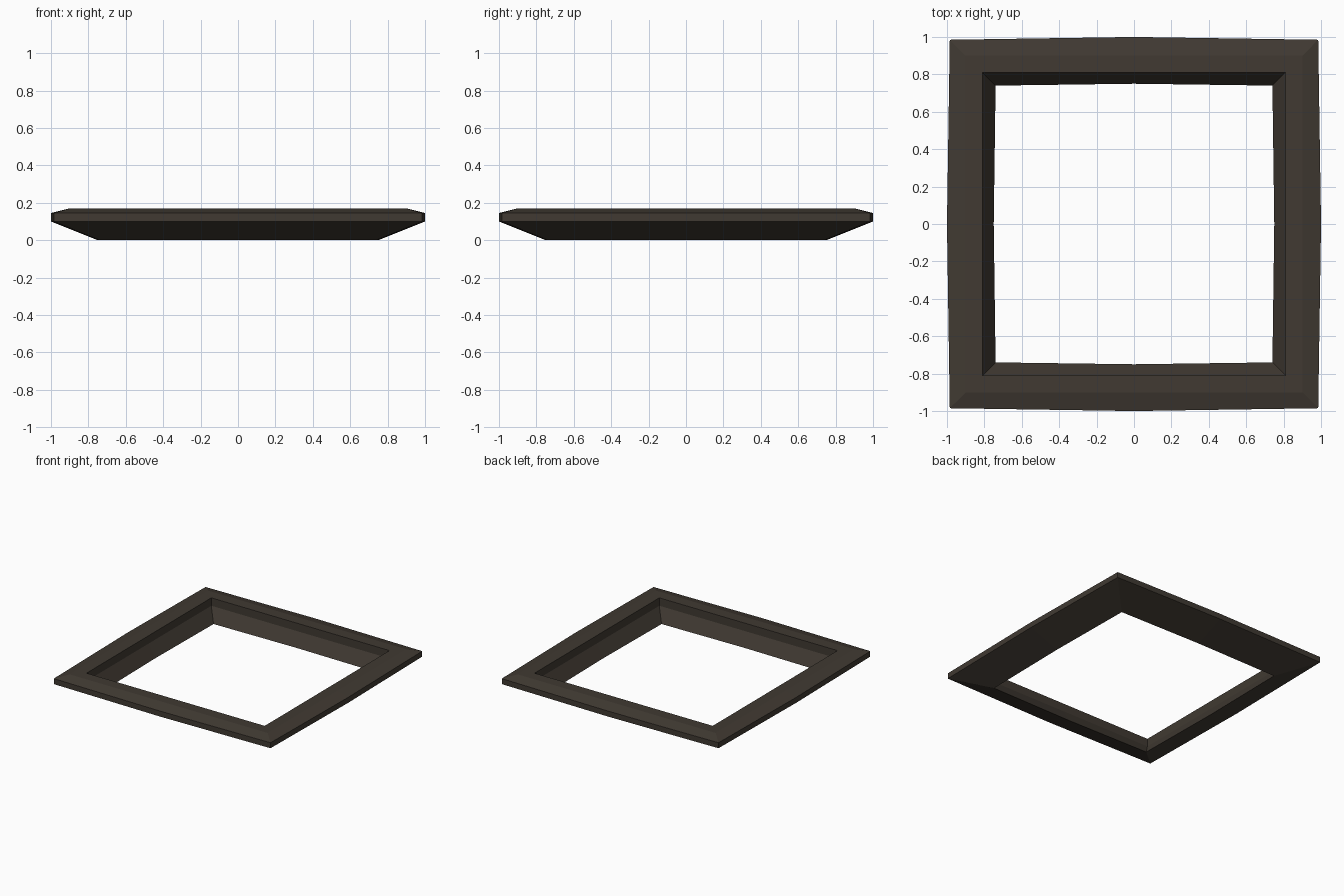
import bpy

if "Cube" in bpy.data.objects:
    bpy.data.objects.remove(bpy.data.objects["Cube"])

# Flat colour
mat = bpy.data.materials.new("dark bronze")
mat.diffuse_color = (0.052, 0.042, 0.032, 1)
mat.use_nodes = True
mat.node_tree.nodes["Principled BSDF"].inputs["Base Color"].default_value = mat.diffuse_color

# Cross-section: (half width at middle of side, half width at corner, height)
PROFILE = [
    (0.75, 0.74, 0.0),     # inner foot
    (1.00, 0.985, 0.10),   # underside rises to the rim
    (1.00, 0.985, 0.145),  # rim
    (0.90, 0.90, 0.17),    # outer bevel
    (0.81, 0.81, 0.17),    # flat top
    (0.81, 0.81, 0.105),   # inner step, then slope back to the foot
]


def ring(mid, corner, z):
    """Square loop with each side bowed slightly outward."""
    pts = [(mid, 0), (corner, corner)]
    out = []
    for _ in range(4):
        out += [(x, y, z) for x, y in pts]
        pts = [(-y, x) for x, y in pts]
    return out


# Sweep the section round the square
n, m = 8, len(PROFILE)
verts = [v for p in PROFILE for v in ring(*p)]
faces = []
for i in range(m):
    a, b = i * n, ((i + 1) % m) * n
    for j in range(n):
        k = (j + 1) % n
        faces.append((a + j, b + j, b + k, a + k))

mesh = bpy.data.meshes.new("square_frame")
mesh.from_pydata(verts, [], faces)
mesh.materials.append(mat)

# Consistent outward normals
import bmesh
bm = bmesh.new()
bm.from_mesh(mesh)
bmesh.ops.recalc_face_normals(bm, faces=bm.faces)
bm.to_mesh(mesh)
bm.free()

frame = bpy.data.objects.new("square_frame", mesh)
bpy.context.collection.objects.link(frame)
